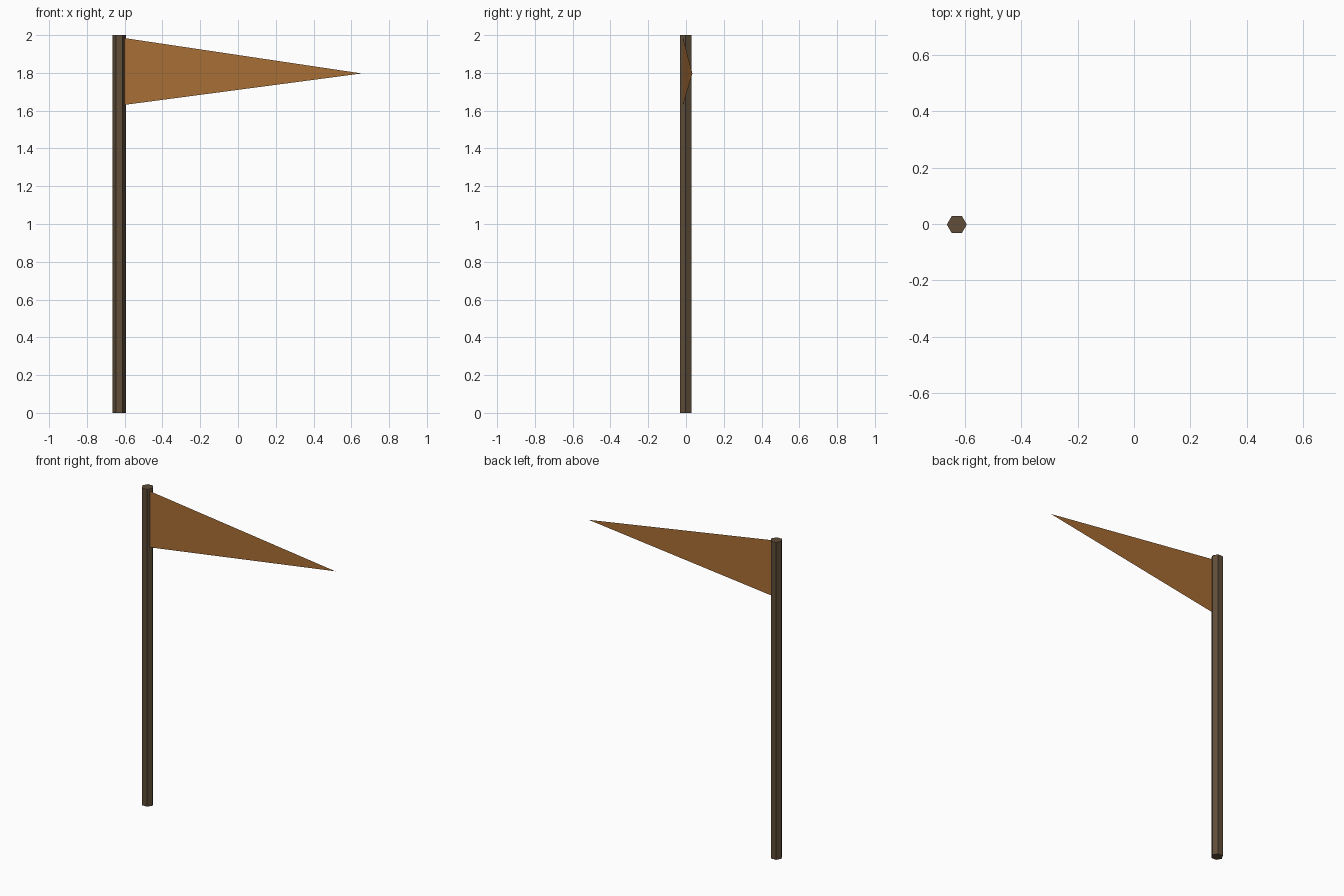
import bpy, bmesh

if "Cube" in bpy.data.objects:
    bpy.data.objects.remove(bpy.data.objects["Cube"])


def material(name, color):
    m = bpy.data.materials.new(name)
    m.diffuse_color = (*color, 1)
    m.use_nodes = True
    m.node_tree.nodes["Principled BSDF"].inputs["Base Color"].default_value = m.diffuse_color
    return m


# Hexagonal pole with corners pointing along x
bpy.ops.mesh.primitive_cylinder_add(vertices=6, radius=0.0355, depth=2,
                                    location=(-0.629, -0.002, 1),
                                    rotation=(0, 0, 0.5235988))
pole = bpy.context.object
pole.name = "pole"
pole.data.materials.append(material("dark_wood", (0.115, 0.075, 0.04)))

# Thin triangular pennant, angled slightly backwards
bm = bmesh.new()
corners = [(-0.606, -0.016, 1.63), (0.655, 0.034, 1.797), (-0.606, -0.016, 1.985)]
bm.faces.new([bm.verts.new(c) for c in corners])
mesh = bpy.data.meshes.new("pennant")
bm.to_mesh(mesh)
bm.free()
pennant = bpy.data.objects.new("pennant", mesh)
bpy.context.collection.objects.link(pennant)
mesh.materials.append(material("orange_cloth", (0.40, 0.16, 0.035)))
